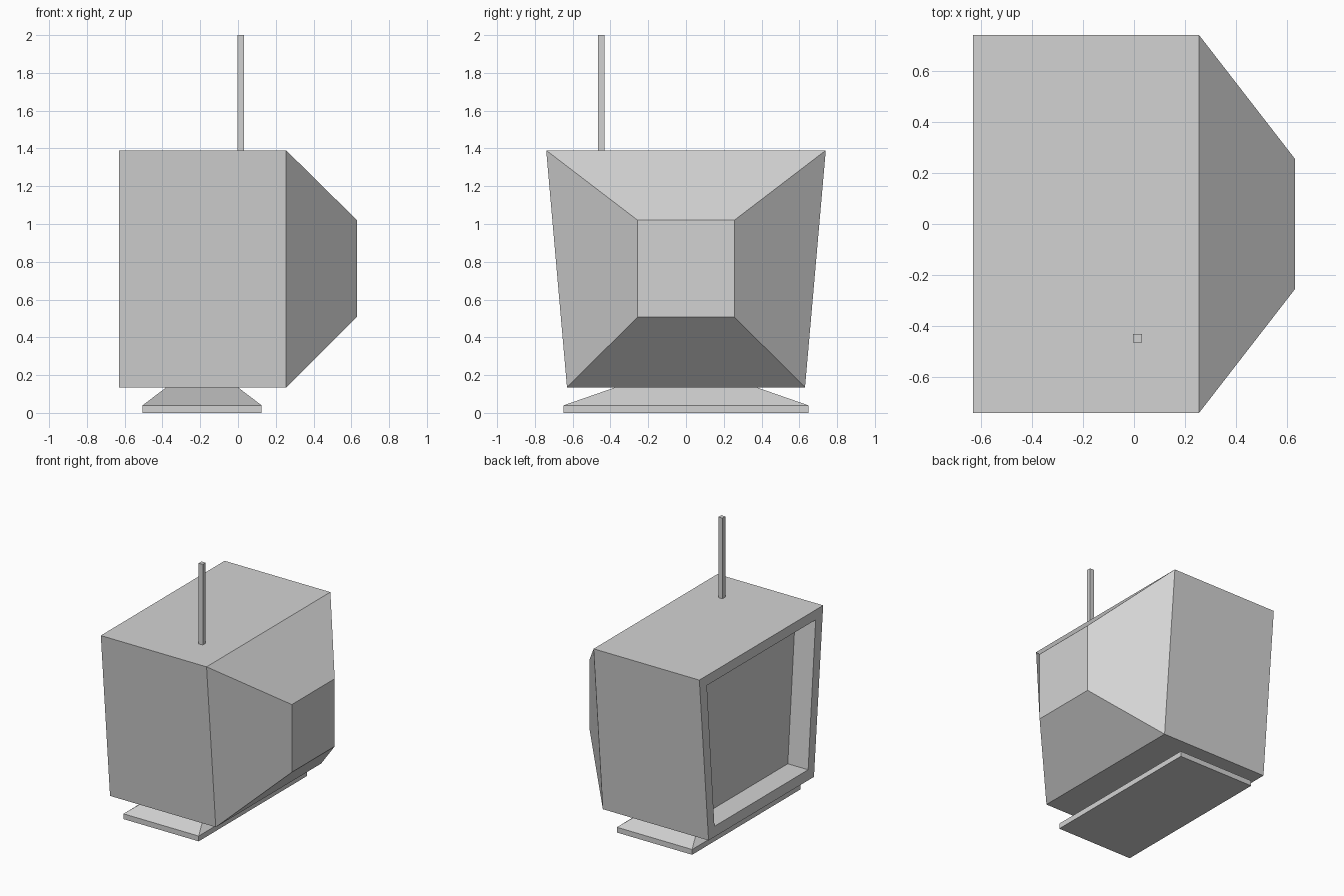
import bpy
import bmesh

cube = bpy.data.objects.get("Cube")
if cube:
    bpy.data.objects.remove(cube, do_unlink=True)

grey = bpy.data.materials.new("plain_grey")
grey.use_nodes = True
colour = (0.65, 0.65, 0.65, 1)
grey.diffuse_color = colour
grey.node_tree.nodes["Principled BSDF"].inputs["Base Color"].default_value = colour


def loft(name, rings):
    """Join four-cornered rings in order and cap both ends."""
    bm = bmesh.new()
    loops = [[bm.verts.new(p) for p in ring] for ring in rings]
    for a, b in zip(loops, loops[1:]):
        for i in range(4):
            j = (i + 1) % 4
            bm.faces.new((a[i], a[j], b[j], b[i]))
    bm.faces.new(loops[0][::-1])
    bm.faces.new(loops[-1])
    bmesh.ops.recalc_face_normals(bm, faces=bm.faces)
    mesh = bpy.data.meshes.new(name)
    bm.to_mesh(mesh)
    bm.free()
    mesh.materials.append(grey)
    obj = bpy.data.objects.new(name, mesh)
    bpy.context.collection.objects.link(obj)
    return obj


def upright(x, bottom, top, low, high):
    """Trapezoid across the cabinet at depth x."""
    return [(x, -bottom, low), (x, bottom, low), (x, top, high), (x, -top, high)]


def flat(z, cx, cy, hx, hy):
    """Level rectangle at height z."""
    return [(cx - hx, cy - hy, z), (cx + hx, cy - hy, z),
            (cx + hx, cy + hy, z), (cx - hx, cy + hy, z)]


# Cabinet: recessed screen, frame, flared case and tapered tube housing
front, recess = -0.63, 0.17
opening = (0.56, 0.65, 0.215, 1.315)
case = (0.63, 0.74, 0.135, 1.39)
loft("television_cabinet", [
    upright(front + recess, *opening),
    upright(front, *opening),
    upright(front, *case),
    upright(0.255, *case),
    upright(0.63, 0.256, 0.256, 0.508, 1.02),
])

# Stand: flat plate with a sloping top
loft("stand", [
    flat(0, -0.19, 0, 0.315, 0.648),
    flat(0.04, -0.19, 0, 0.315, 0.648),
    flat(0.135, -0.19, 0, 0.19, 0.375),
])

# Square aerial
loft("aerial", [flat(z, 0.014, -0.448, 0.017, 0.017) for z in (1.39, 2.0)])
